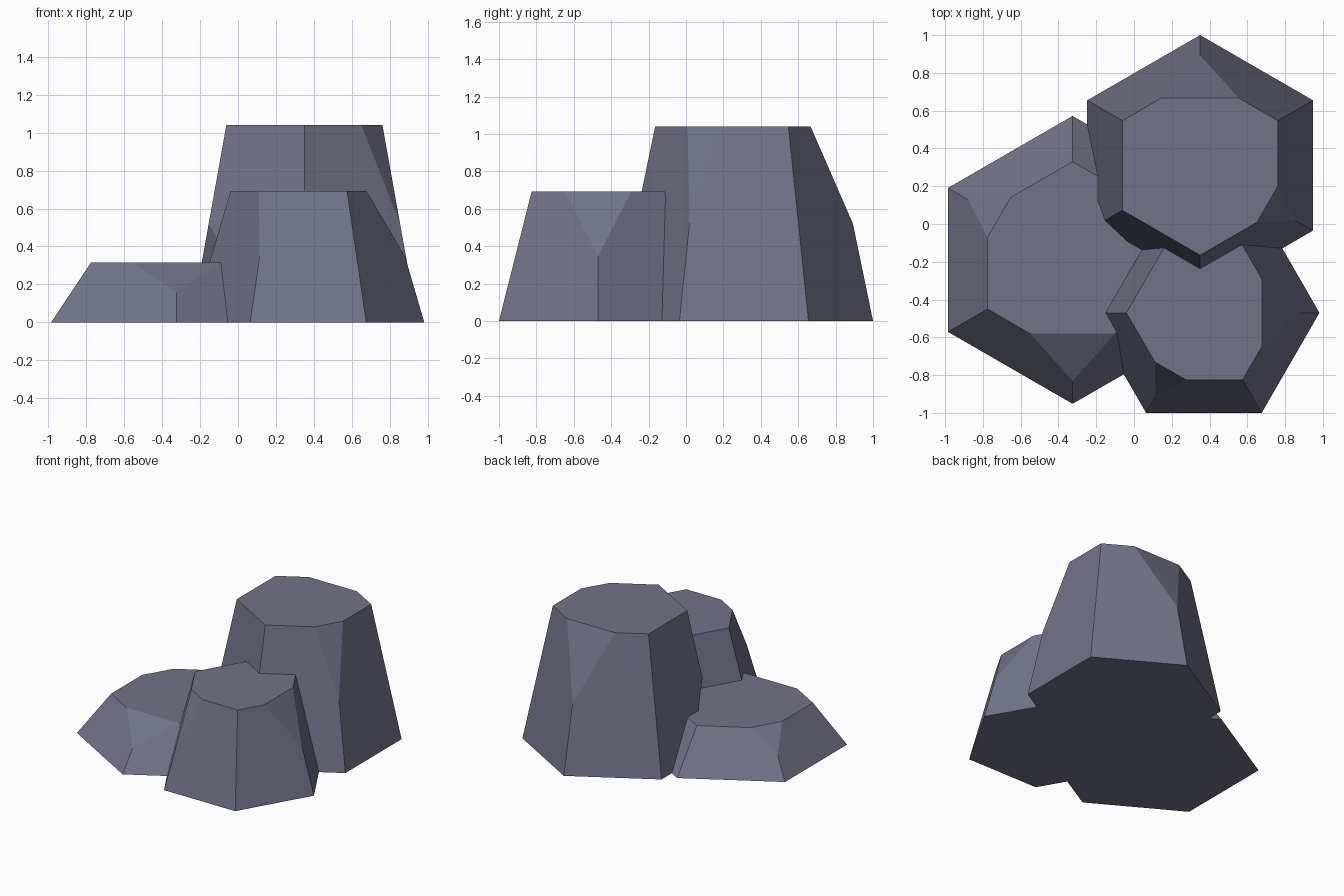
import bpy, bmesh
from math import sin, cos, radians
from mathutils import Vector

if "Cube" in bpy.data.objects:
    bpy.data.objects.remove(bpy.data.objects["Cube"])

stone = bpy.data.materials.new("slate_grey")
stone.diffuse_color = (0.165, 0.172, 0.25, 1)
stone.use_nodes = True
stone.node_tree.nodes["Principled BSDF"].inputs["Base Color"].default_value = stone.diffuse_color


def chipped(corner, clockwise, counter, along, f_cw, f_ccw):
    """Three points that replace a corner, one along each of its edges."""
    return [corner.lerp(clockwise, f_cw), corner.lerp(counter, f_ccw), corner.lerp(along, 0.5)]


def rock(name, x, y, base_r, top_r, height, turn):
    """Tapered hexagon with two chipped top corners and one undercut base corner."""
    def ring(r, z):
        return [Vector((x + r * cos(radians(turn + 60 * i)),
                        y + r * sin(radians(turn + 60 * i)), z)) for i in range(6)]
    low, high = ring(base_r, 0), ring(top_r, height)
    top_chips = {0: 0.5, 4: 0.27}
    points = []
    for i in range(6):
        n = (i + 1) % 6
        if i in top_chips:
            f = top_chips[i]
            points += chipped(high[i], high[i - 1], high[n], low[i], f, f)
        else:
            points.append(high[i])
        if i == 2:
            points += chipped(low[i], low[i - 1], low[n], high[i], 0.46, 0.66)
        else:
            points.append(low[i])

    bm = bmesh.new()
    for p in points:
        bm.verts.new(p)
    bmesh.ops.convex_hull(bm, input=bm.verts[:])
    bmesh.ops.dissolve_limit(bm, angle_limit=radians(1), verts=bm.verts[:], edges=bm.edges[:])
    bmesh.ops.recalc_face_normals(bm, faces=bm.faces[:])
    mesh = bpy.data.meshes.new(name)
    bm.to_mesh(mesh)
    bm.free()
    mesh.materials.append(stone)
    bpy.context.collection.objects.link(bpy.data.objects.new(name, mesh))


rock("tall_rock", 0.35, 0.31, 0.69, 0.475, 1.04, 90)
rock("middle_rock", 0.37, -0.47, 0.612, 0.41, 0.692, 0)
rock("low_rock", -0.325, -0.19, 0.762, 0.52, 0.315, -90)
